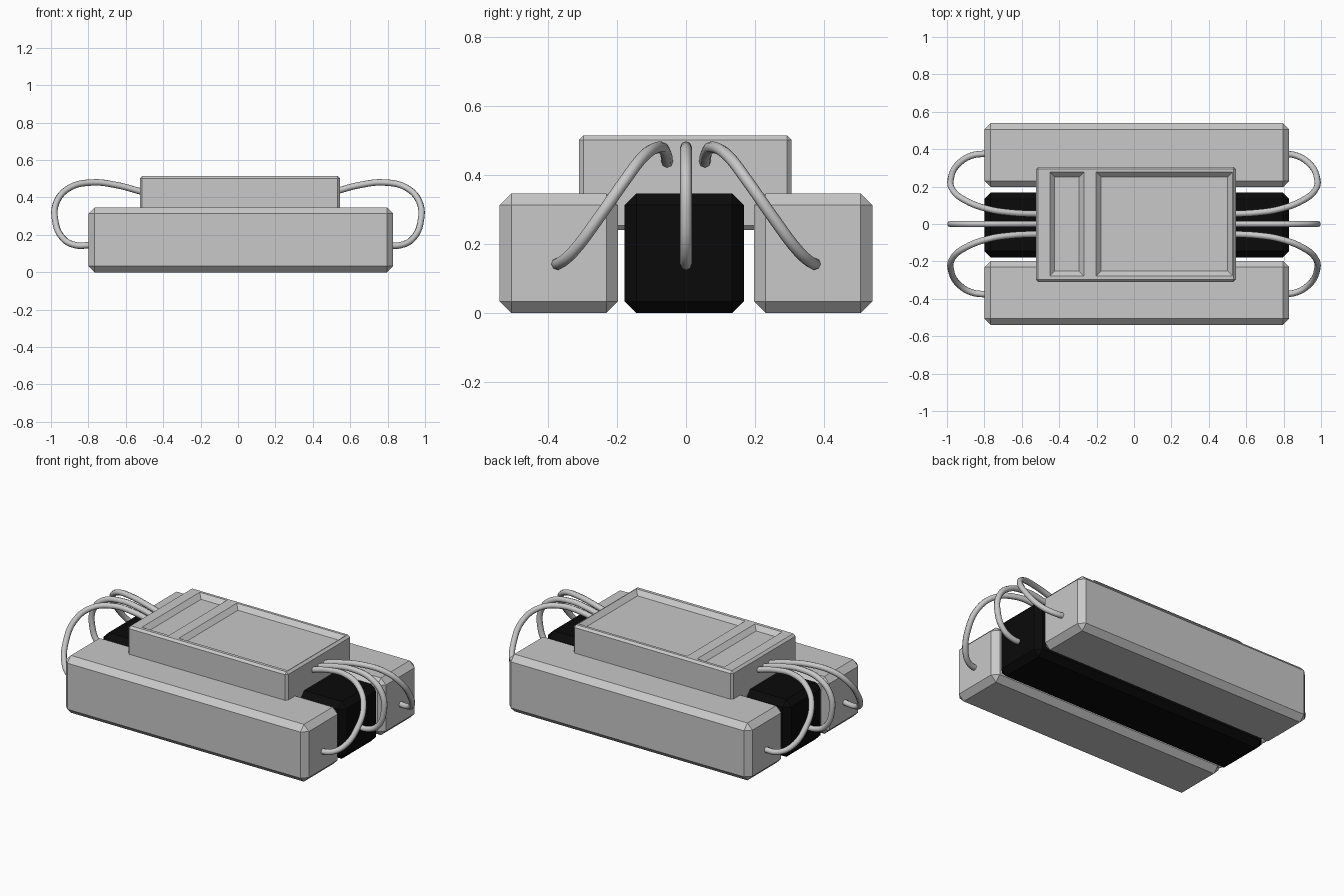
import bpy, bmesh

if "Cube" in bpy.data.objects:
    bpy.data.objects.remove(bpy.data.objects["Cube"])


def material(name, rgb):
    m = bpy.data.materials.new(name)
    m.diffuse_color = (*rgb, 1)
    m.use_nodes = True
    m.node_tree.nodes["Principled BSDF"].inputs["Base Color"].default_value = m.diffuse_color
    return m


GREY = material("light grey", (0.58, 0.58, 0.58))
BLACK = material("black", (0.003, 0.003, 0.003))


def finish(name, bm, mat):
    bmesh.ops.recalc_face_normals(bm, faces=bm.faces)
    me = bpy.data.meshes.new(name)
    bm.to_mesh(me)
    bm.free()
    me.materials.append(mat)
    ob = bpy.data.objects.new(name, me)
    bpy.context.collection.objects.link(ob)
    return ob


def block(name, lo, hi, chamfer, mat):
    """Box between two corners with flat chamfered edges."""
    bm = bmesh.new()
    bmesh.ops.create_cube(bm, size=1)
    for v in bm.verts:
        v.co = [lo[i] if v.co[i] < 0 else hi[i] for i in range(3)]
    bmesh.ops.bevel(bm, geom=bm.edges[:], offset=chamfer, segments=1,
                    affect='EDGES', profile=0.5)
    return finish(name, bm, mat)


# Three long blocks side by side
for name, y0, y1, mat in (("front_block", -0.54, -0.197, GREY),
                          ("middle_block", -0.178, 0.168, BLACK),
                          ("back_block", 0.197, 0.54, GREY)):
    block(name, (-0.80, y0, 0), (0.83, y1, 0.347), 0.034, mat)

# Control box on top, with two sloped-wall recesses
top = 0.515
box = block("control_box", (-0.525, -0.31, 0.24), (0.545, 0.306, top), 0.013, GREY)


def recess(name, x0, x1, y0, y1, depth=0.026, slope=0.026):
    bm = bmesh.new()
    bmesh.ops.create_cube(bm, size=1)
    for v in bm.verts:
        low = v.co.z < 0
        # walls slope at the same rate above the surface
        s = slope if low else -slope * 0.1
        x = x0 + s if v.co.x < 0 else x1 - s
        y = y0 + s if v.co.y < 0 else y1 - s
        v.co = (x, y, top - depth if low else top + depth * 0.1)
    cutter = finish(name, bm, GREY)
    cutter.hide_render = True
    cutter.hide_viewport = True
    mod = box.modifiers.new(name, 'BOOLEAN')
    mod.operation = 'DIFFERENCE'
    mod.solver = 'EXACT'
    mod.object = cutter


recess("small_recess_cutter", -0.45, -0.268, -0.278, 0.277)
recess("large_recess_cutter", -0.202, 0.527, -0.278, 0.277)

# Looping wires: x, z profile plus sideways spread from the box to the block end
PATH = [(0.52, 0.054, 0.432), (0.65, 0.06, 0.466), (0.78, 0.08, 0.48),
        (0.90, 0.125, 0.452), (0.968, 0.18, 0.38), (0.978, 0.25, 0.28),
        (0.935, 0.325, 0.18), (0.87, 0.365, 0.145), (0.79, 0.377, 0.145)]


def wire(name, sx, sy):
    cu = bpy.data.curves.new(name, 'CURVE')
    cu.dimensions = '3D'
    cu.bevel_depth = 0.017
    cu.bevel_resolution = 2
    cu.resolution_u = 5
    cu.use_fill_caps = True
    sp = cu.splines.new('BEZIER')
    sp.bezier_points.add(len(PATH) - 1)
    for p, (x, y, z) in zip(sp.bezier_points, PATH):
        p.co = (sx * x, sy * y, z)
        p.handle_left_type = p.handle_right_type = 'AUTO'
    cu.materials.append(GREY)
    bpy.context.collection.objects.link(bpy.data.objects.new(name, cu))


for side, sx in (("left", -1), ("right", 1)):
    for row, sy in (("front", -1), ("middle", 0), ("back", 1)):
        wire(f"{side}_{row}_wire", sx, sy)
